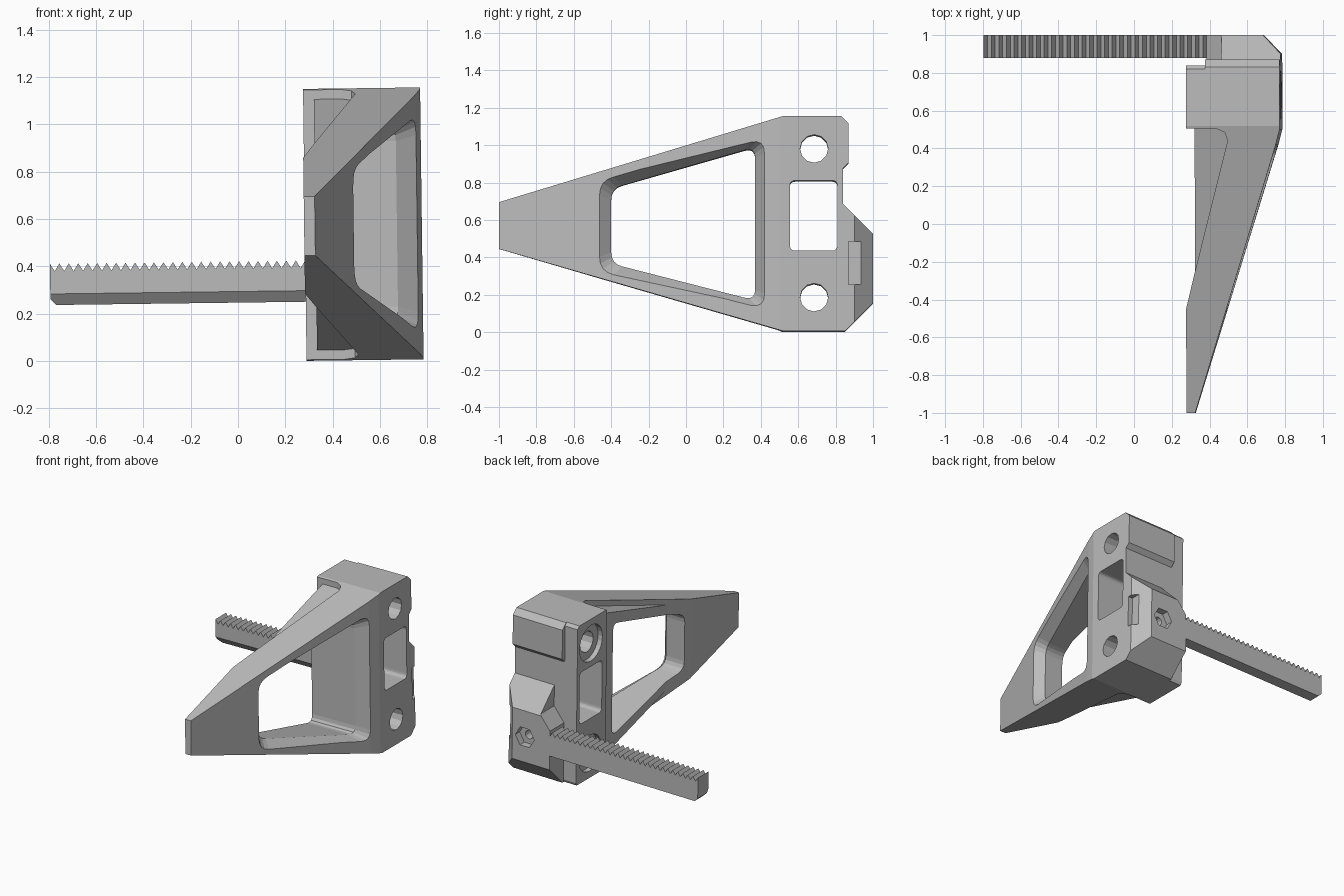
import bpy, bmesh, math
from mathutils import Matrix, Vector

if "Cube" in bpy.data.objects:
    bpy.data.objects.remove(bpy.data.objects["Cube"])

grey = bpy.data.materials.new("mid grey")
grey.use_nodes = True
COLOUR = (0.5, 0.5, 0.5, 1)
grey.diffuse_color = COLOUR
grey.node_tree.nodes["Principled BSDF"].inputs["Base Color"].default_value = COLOUR


def place(axis, t, u, v):
    return {"x": (t, u, v), "y": (u, t, v), "z": (u, v, t)}[axis]


def loft(name, rings):
    """Closed solid between two matching rings of 3D points."""
    bm = bmesh.new()
    a, b = [[bm.verts.new(p) for p in ring] for ring in rings]
    bm.faces.new(a)
    bm.faces.new(b)
    for i in range(len(a)):
        j = (i + 1) % len(a)
        bm.faces.new((a[i], a[j], b[j], b[i]))
    bmesh.ops.recalc_face_normals(bm, faces=bm.faces)
    mesh = bpy.data.meshes.new(name)
    bm.to_mesh(mesh)
    bm.free()
    obj = bpy.data.objects.new(name, mesh)
    bpy.context.collection.objects.link(obj)
    mesh.materials.append(grey)
    return obj


def prism(name, axis, lo, hi, pts):
    return loft(name, [[place(axis, t, u, v) for u, v in pts] for t in (lo, hi)])


def combine(target, other, op):
    """Apply a boolean and remove the helper solid."""
    mod = target.modifiers.new(op, "BOOLEAN")
    mod.operation, mod.object, mod.solver = op, other, "EXACT"
    bpy.context.view_layer.objects.active = target
    bpy.ops.object.modifier_apply(modifier=mod.name)
    bpy.data.objects.remove(other)


def circle(u, v, r, n, turn=0.0):
    return [(u + r * math.cos(turn + math.tau * i / n),
             v + r * math.sin(turn + math.tau * i / n)) for i in range(n)]


def rounded(pts, r, steps=4):
    """Round each corner with a short quadratic curve."""
    out = []
    for i, p in enumerate(pts):
        p = Vector(p)
        a = p + (Vector(pts[i - 1]) - p).normalized() * r
        b = p + (Vector(pts[(i + 1) % len(pts)]) - p).normalized() * r
        for k in range(steps + 1):
            t = k / steps
            out.append(tuple(a * (1 - t) ** 2 + p * 2 * t * (1 - t) + b * t * t))
    return out


def side_profile(d):
    """Tapered arm and block seen from the side, shrunk by d in height."""
    return [(-1, .445 + d), (.52, d), (.83, d), (.84, .02 + d),
            (.84, 1.13 - d), (.82, 1.15 - d), (.52, 1.15 - d), (-1, .695 - d)]


# bracket body: side profile trimmed to its plan outline
body = prism("bracket_body", "x", .1, 1, side_profile(0))
plan = [(.287, -1), (.333, -1), (.765, .42), (.785, .5), (.785, .9), (.29, .9),
        (.29, .505), (.45, .505), (.495, .485), (.51, .44), (.335, -.25), (.287, -.45)]
combine(body, prism("plan_cut", "z", -.5, 2, plan), "INTERSECT")

# recessed inner web
web = prism("inner_web", "x", .1, 1, side_profile(.04))
web_plan = [(.335, -.4), (.45, -.4), (.6, .3), (.6, .6), (.335, .6)]
combine(web, prism("web_cut", "z", -.5, 2, web_plan), "INTERSECT")
combine(body, web, "UNION")

# arm window with a bevelled outer edge
def window(grow):
    g = grow
    return rounded([(-.4 - g, .365 - g * .7), (.37 + g * .8, .165 - g * .7),
                    (.37 + g * .8, .985 + g * .7), (-.4 - g, .765 + g * .7)], .06 + g * .3)


def on_slope(pts, depth):
    return [(.333 + .304 * (y + 1) + depth, y, z) for y, z in pts]


combine(body, prism("window_cut", "x", 0, 1.2, window(0)), "DIFFERENCE")
combine(body, loft("bevel_cut", [on_slope(window(0), -.07),
                                 on_slope(window(.08), .02)]), "DIFFERENCE")

# square opening and two counterbored bolt holes
square = rounded([(.555, .43), (.81, .43), (.81, .805), (.555, .805)], .03)
combine(body, prism("square_cut", "x", 0, 1.2, square), "DIFFERENCE")
for z in (.18, .975):
    combine(body, prism("bolt_cut", "x", 0, 1.2, circle(.685, z, .075, 12)), "DIFFERENCE")
    combine(body, prism("bore_cut", "x", 0, .325, circle(.685, z, .13, 24)), "DIFFERENCE")

# raised pad on the upper back
pad = prism("back_pad", "x", .39, .785,
            [(.8, 1.15), (.83, 1.15), (.87, 1.11), (.87, .9), (.84, .87), (.8, .87)])
for z in (.975,):
    combine(pad, prism("pad_bolt_cut", "x", 0, 1.2, circle(.685, z, .13, 24)), "DIFFERENCE")

# clamp block on the lower back
clamp = prism("clamp_block", "x", .39, .785,
              [(.82, 0), (.85, 0), (1, .15), (1, .52), (.84, .68), (.82, .68)])
combine(clamp, prism("clamp_plan", "z", -1, 2,
                     [(.3, .7), (.785, .7), (.785, .9), (.69, 1), (.3, 1)]), "INTERSECT")
combine(clamp, prism("clamp_front", "y", .5, 1.5,
                     [(.3, -.1), (.9, -.1), (.9, .9), (.47, .9), (.47, .53), (.39, .43)]),
        "INTERSECT")
slot = [(.87, .25), (1.1, .25), (1.1, .48), (.87, .48)]
combine(clamp, prism("slot_cut", "x", .75, 1, slot), "DIFFERENCE")
combine(clamp, prism("nut_cut", "y", .95, 1.2, circle(.59, .33, .075, 6)), "DIFFERENCE")
combine(clamp, prism("screw_cut", "y", .88, 1.2, circle(.59, .33, .03, 12)), "DIFFERENCE")

# toothed rail
START, PITCH, TEETH = -.79, .04, 30
teeth = []
for i in range(TEETH):
    x = START + i * PITCH
    teeth += [(x, .425), (x + PITCH / 2, .393)]
rail = prism("toothed_rail", "y", .88, 1,
             teeth + [(.41, .42), (.46, .42), (.46, .25), (-.765, .25), (-.79, .275)])
combine(rail, prism("rail_section", "x", -1, .6,
                    [(.87, .6), (1.01, .6), (1.01, .25), (.99, .245), (.92, .245), (.87, .31)]),
        "INTERSECT")

# slight tilt of the whole assembly
tilt = Matrix.Translation((0, 0, -.0035)) @ Matrix.Rotation(-.013, 4, "Y")
for part in (body, pad, clamp, rail):
    part.data.transform(tilt)
